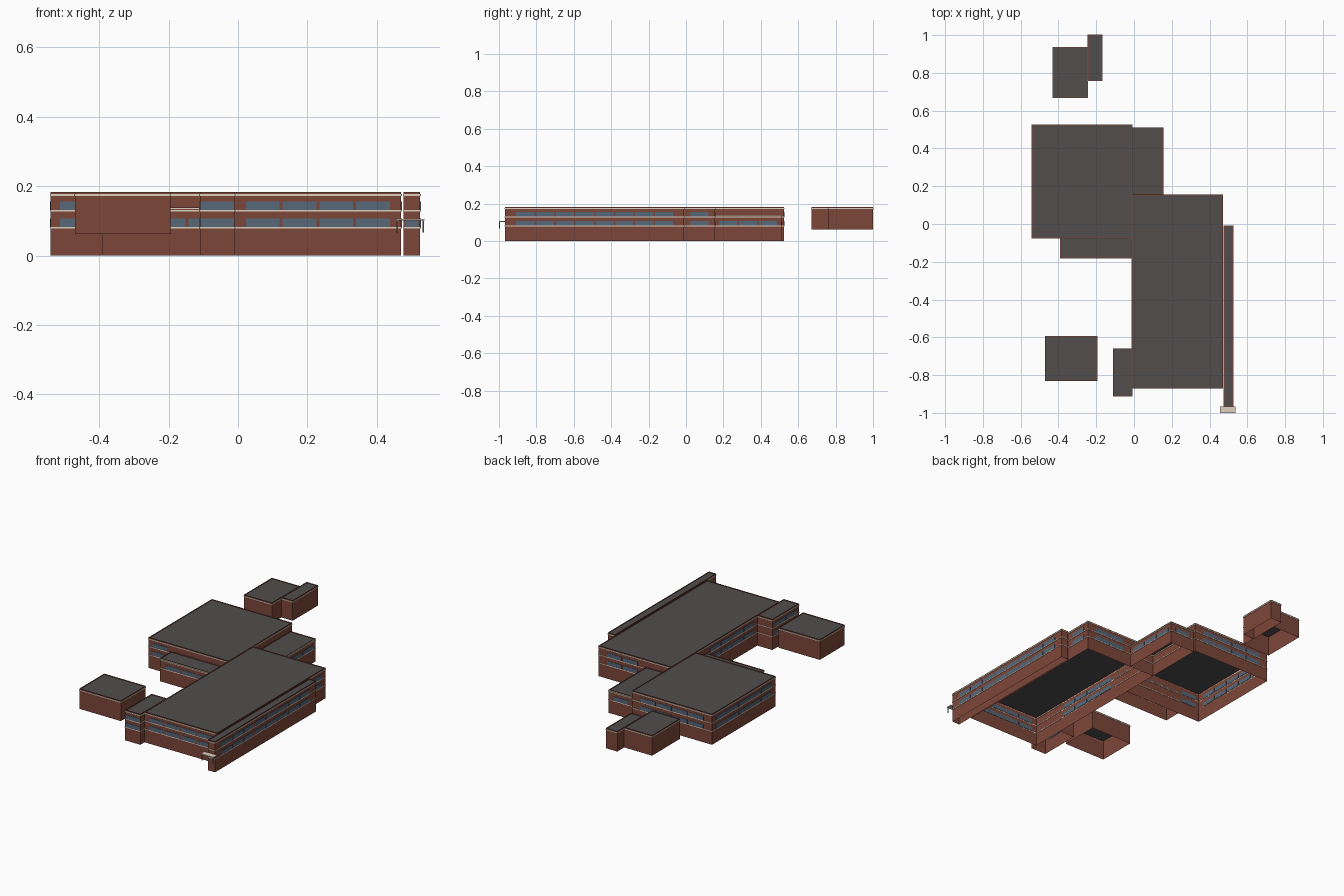
import bpy, bmesh
from mathutils import Vector, Matrix

cube = bpy.data.objects.get("Cube")
if cube:
    bpy.data.objects.remove(cube, do_unlink=True)


def material(name, rgb):
    m = bpy.data.materials.new(name)
    m.use_nodes = True
    m.diffuse_color = (*rgb, 1)
    m.node_tree.nodes["Principled BSDF"].inputs["Base Color"].default_value = (*rgb, 1)
    return m


BRICK = material("red_brick", (0.205, 0.062, 0.041))
ROOF = material("dark_grey_roof", (0.082, 0.075, 0.073))
CREAM = material("cream_trim", (0.72, 0.64, 0.52))
GLASS = material("blue_grey_glass", (0.095, 0.135, 0.19))
METAL = material("grey_metal", (0.13, 0.13, 0.14))


def add_box(bm, lo, hi):
    lo, hi = Vector(lo), Vector(hi)
    mat = Matrix.Translation((lo + hi) / 2) @ Matrix.Diagonal((*(hi - lo), 1))
    return bmesh.ops.create_cube(bm, size=1, matrix=mat)["verts"]


def finish(bm, name, *mats):
    mesh = bpy.data.meshes.new(name)
    bm.to_mesh(mesh)
    bm.free()
    obj = bpy.data.objects.new(name, mesh)
    for m in mats:
        mesh.materials.append(m)
    bpy.context.collection.objects.link(obj)
    return obj


def shell(name, x0, x1, y0, y1, z0, z1):
    """Brick walls open underneath, with a roof sunk behind a thin parapet."""
    bm = bmesh.new()
    add_box(bm, (x0, y0, z0), (x1, y1, z1))
    bm.faces.ensure_lookup_table()
    floor = min(bm.faces, key=lambda f: f.calc_center_median().z)
    bmesh.ops.delete(bm, geom=[floor], context="FACES_ONLY")
    roof = max(bm.faces, key=lambda f: f.calc_center_median().z)
    bmesh.ops.inset_region(bm, faces=[roof], thickness=0.004)
    rim = bmesh.ops.extrude_face_region(bm, geom=[roof])
    bmesh.ops.delete(bm, geom=[roof], context="FACES_ONLY")
    sunk = [g for g in rim["geom"] if isinstance(g, bmesh.types.BMFace)]
    for v in sunk[0].verts:
        v.co.z -= 0.004
    sunk[0].material_index = 1
    finish(bm, name, BRICK, ROOF)


def bands(name, x0, x1, y0, y1, levels):
    """Cream courses running round a block."""
    bm = bmesh.new()
    for z0, z1 in levels:
        add_box(bm, (x0, y0, z0), (x1, y1, z1))
    caps = [f for f in bm.faces if abs(f.normal.z) > 0.5]
    bmesh.ops.delete(bm, geom=caps, context="FACES_ONLY")
    obj = finish(bm, name, CREAM)
    mod = obj.modifiers.new("thickness", "SOLIDIFY")
    mod.thickness = 0.003
    mod.offset = 1


TOP, LOW, RAISED = 0.183, 0.139, 0.062
LOWER_SILL, UPPER_SILL, CORNICE = (0.078, 0.082), (0.127, 0.131), (0.172, 0.177)
FULL = [LOWER_SILL, UPPER_SILL, CORNICE]
SHORT = [LOWER_SILL, UPPER_SILL, (0.134, 0.137)]

# Building blocks: footprint, base, top, trim courses
blocks = {
    "main_wing": (-0.01, 0.47, -0.87, 0.155, 0, TOP, FULL),
    "rear_wing": (-0.54, -0.01, -0.075, 0.525, 0, TOP, FULL),
    "rear_link": (-0.01, 0.155, 0.155, 0.51, 0, LOW, SHORT),
    "court_annex": (-0.39, -0.01, -0.18, -0.075, 0, LOW, SHORT),
    "front_stair_block": (-0.11, -0.01, -0.91, -0.66, 0, TOP, FULL),
    "side_gallery": (0.477, 0.525, -0.967, -0.01, 0, TOP, FULL),
    "front_pavilion": (-0.47, -0.195, -0.83, -0.595, RAISED, TOP, [CORNICE]),
    "back_pavilion": (-0.43, -0.245, 0.67, 0.935, RAISED, TOP, [CORNICE]),
    "back_pavilion_side": (-0.245, -0.17, 0.76, 1.0, RAISED, TOP, [CORNICE]),
}
for name, (x0, x1, y0, y1, z0, z1, levels) in blocks.items():
    shell(name, x0, x1, y0, y1, z0, z1)
    bands(name + "_trim", x0, x1, y0, y1, levels)

# Wall runs carrying windows, anticlockwise round each block: start, end, storeys
runs = [
    ((-0.01, -0.87), (0.47, -0.87), 2),
    ((0.47, -0.01), (0.47, 0.155), 2),
    ((0.47, 0.155), (0.155, 0.155), 2),
    ((-0.01, -0.18), (-0.01, -0.66), 2),
    ((0.525, -0.967), (0.525, -0.01), 2),
    ((-0.54, -0.075), (-0.39, -0.075), 2),
    ((-0.01, 0.525), (-0.54, 0.525), 2),
    ((-0.54, 0.525), (-0.54, -0.075), 2),
    ((0.155, 0.155), (0.155, 0.51), 1),
    ((0.155, 0.51), (-0.01, 0.51), 1),
    ((-0.39, -0.18), (-0.01, -0.18), 1),
    ((-0.11, -0.91), (-0.01, -0.91), 2),
    ((-0.11, -0.66), (-0.11, -0.91), 2),
]
PITCH, GAP, PROUD = 0.106, 0.009, 0.002
bm = bmesh.new()
for start, end, storeys in runs:
    a, b = Vector((*start, 0)), Vector((*end, 0))
    along = (b - a).normalized()
    out = Vector((along.y, -along.x, 0))
    length = (b - a).length
    count = max(1, int((length - 0.03) / PITCH))
    for i in range(count):
        mid = (a + b) / 2 + along * PITCH * (i - (count - 1) / 2)
        half = along * (PITCH - GAP) / 2
        corners = [mid - half - out * PROUD, mid + half + out * PROUD]
        lo = Vector(map(min, *corners))
        hi = Vector(map(max, *corners))
        for sill in (LOWER_SILL, UPPER_SILL)[:storeys]:
            lo.z, hi.z = sill[1], sill[1] + 0.025
            add_box(bm, lo, hi)
finish(bm, "windows", GLASS)

# Entrance glazing and canopy at the end of the gallery
bm = bmesh.new()
add_box(bm, (0.482, -0.969, 0.082), (0.52, -0.965, 0.104))
finish(bm, "gallery_end_window", GLASS)
bm = bmesh.new()
add_box(bm, (0.455, -1.0, 0.101), (0.538, -0.967, 0.106))
finish(bm, "entrance_canopy", CREAM)
bm = bmesh.new()
for x in (0.459, 0.534):
    add_box(bm, (x - 0.002, -0.999, 0.066), (x + 0.002, -0.995, 0.101))
finish(bm, "canopy_posts", METAL)
